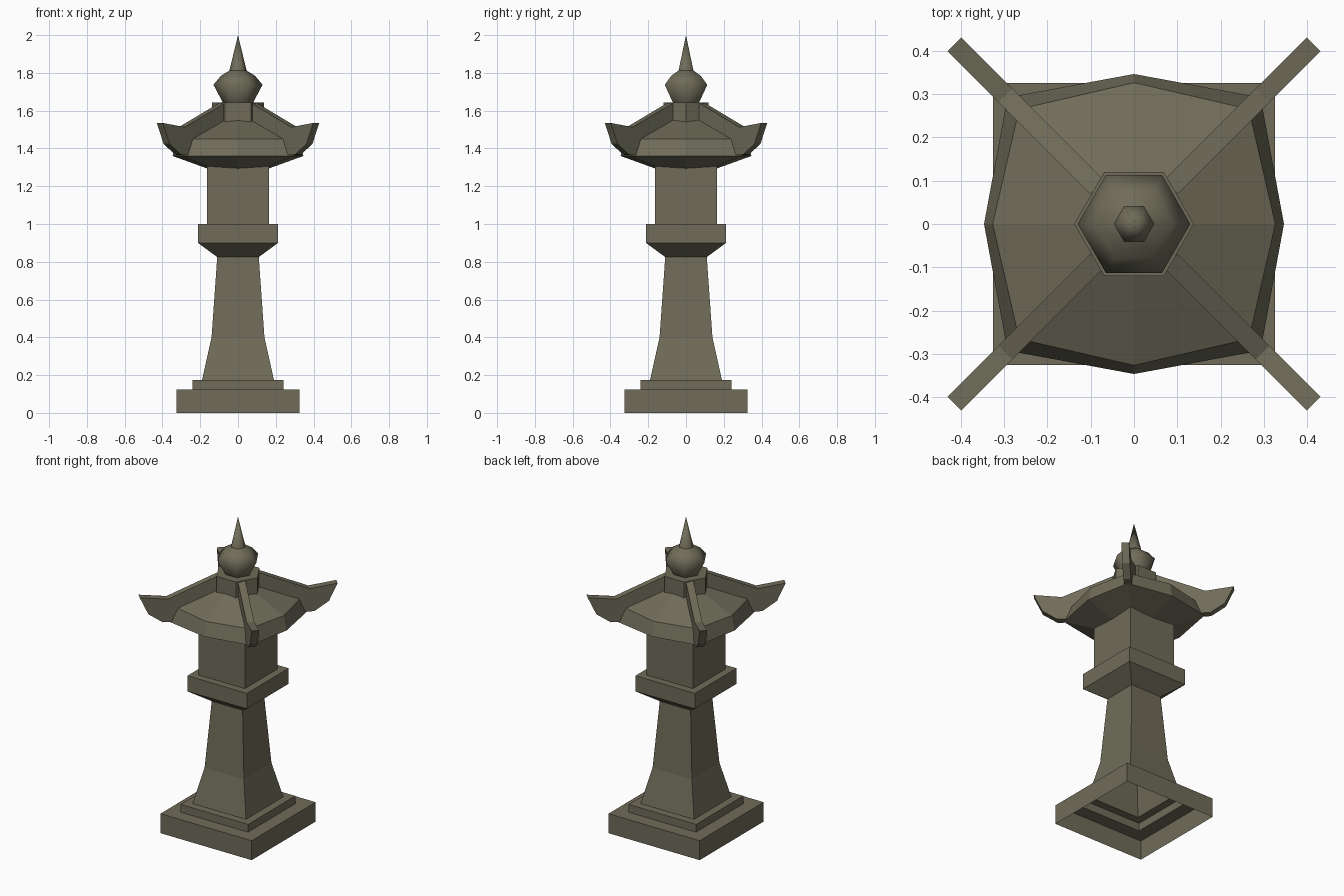
import bpy, bmesh, math
from mathutils import Matrix

if "Cube" in bpy.data.objects:
    bpy.data.objects.remove(bpy.data.objects["Cube"])

stone = bpy.data.materials.new("olive_grey_stone")
stone.diffuse_color = (0.16, 0.15, 0.10, 1)
stone.use_nodes = True
stone.node_tree.nodes["Principled BSDF"].inputs["Base Color"].default_value = stone.diffuse_color


def finish(name, bm, flip=True):
    if flip:
        bmesh.ops.recalc_face_normals(bm, faces=bm.faces)
    me = bpy.data.meshes.new(name)
    bm.to_mesh(me)
    bm.free()
    me.materials.append(stone)
    ob = bpy.data.objects.new(name, me)
    bpy.context.collection.objects.link(ob)
    return ob


def stack(name, rings, smooth=False, cap=False):
    """Skin a list of rings (each a list of points); a single-point ring is an apex."""
    bm = bmesh.new()
    vs = [[bm.verts.new(p) for p in r] for r in rings]
    for a, b in zip(vs, vs[1:]):
        n = max(len(a), len(b))
        for i in range(n):
            j = (i + 1) % n
            if len(a) == 1:
                f = (a[0], b[j], b[i])
            elif len(b) == 1:
                f = (a[i], a[j], b[0])
            else:
                f = (a[i], a[j], b[j], b[i])
            bm.faces.new(f).smooth = smooth
    if cap:
        bm.faces.new(vs[-1])
    return finish(name, bm, False)


def square(h, z):
    return [(-h, -h, z), (h, -h, z), (h, h, z), (-h, h, z)]


def hexagon(r, z):
    return [(r * math.cos(k * math.pi / 3), r * math.sin(k * math.pi / 3), z)
            for k in range(6)]


def eave(mid, corner, z):
    """Eight-point eave outline with bulging sides."""
    pts = []
    for k in range(8):
        r = mid if k % 2 == 0 else corner * math.sqrt(2)
        a = k * math.pi / 4
        pts.append((r * math.cos(a), r * math.sin(a), z))
    return pts


# Stepped, open-bottomed base
stack("base", [square(h, z) for h, z in
      [(0.325, 0), (0.325, 0.125), (0.24, 0.125), (0.24, 0.175), (0.19, 0.175)]])
# Flared post
stack("post", [square(h, z) for h, z in [(0.19, 0.175), (0.14, 0.4), (0.11, 0.825)]])
# Platform and lamp chamber
stack("platform", [square(h, z) for h, z in
      [(0.11, 0.825), (0.212, 0.9), (0.212, 1.0), (0.165, 1.0)]])
stack("lamp_chamber", [square(0.165, 1.0), square(0.165, 1.32)])

# Roof with sloping underside and eave band
stack("roof", [[(0, 0, 1.235)], eave(0.346, 0.292, 1.36), eave(0.326, 0.265, 1.45),
               [(0, 0, 1.605)]])

# Four diagonal roof ridges with upturned tips
profile = [(0.12, 1.64), (0.42, 1.513), (0.586, 1.535), (0.535, 1.425),
           (0.45, 1.367), (0.40, 1.365), (0.30, 1.40), (0.12, 1.50)]
for k in range(4):
    bm = bmesh.new()
    sides = [[bm.verts.new((d, w, z)) for d, z in profile] for w in (-0.0225, 0.0225)]
    bm.faces.new(sides[0])
    bm.faces.new(sides[1][::-1])
    n = len(profile)
    for i in range(n):
        j = (i + 1) % n
        bm.faces.new((sides[0][i], sides[1][i], sides[1][j], sides[0][j]))
    bmesh.ops.transform(bm, verts=bm.verts,
                        matrix=Matrix.Rotation(math.pi / 4 + k * math.pi / 2, 4, 'Z'))
    finish("roof_ridge_%d" % (k + 1), bm)

# Hexagonal collar, bulb and spire
stack("collar", [hexagon(0.138, 1.5), hexagon(0.138, 1.643)], cap=True)
stack("bulb", [hexagon(0.08, 1.643), hexagon(0.13, 1.737), hexagon(0.09, 1.785),
               hexagon(0.046, 1.812)], smooth=True)
stack("spire", [hexagon(0.046, 1.81), [(0, 0, 2.0)]], smooth=True)
